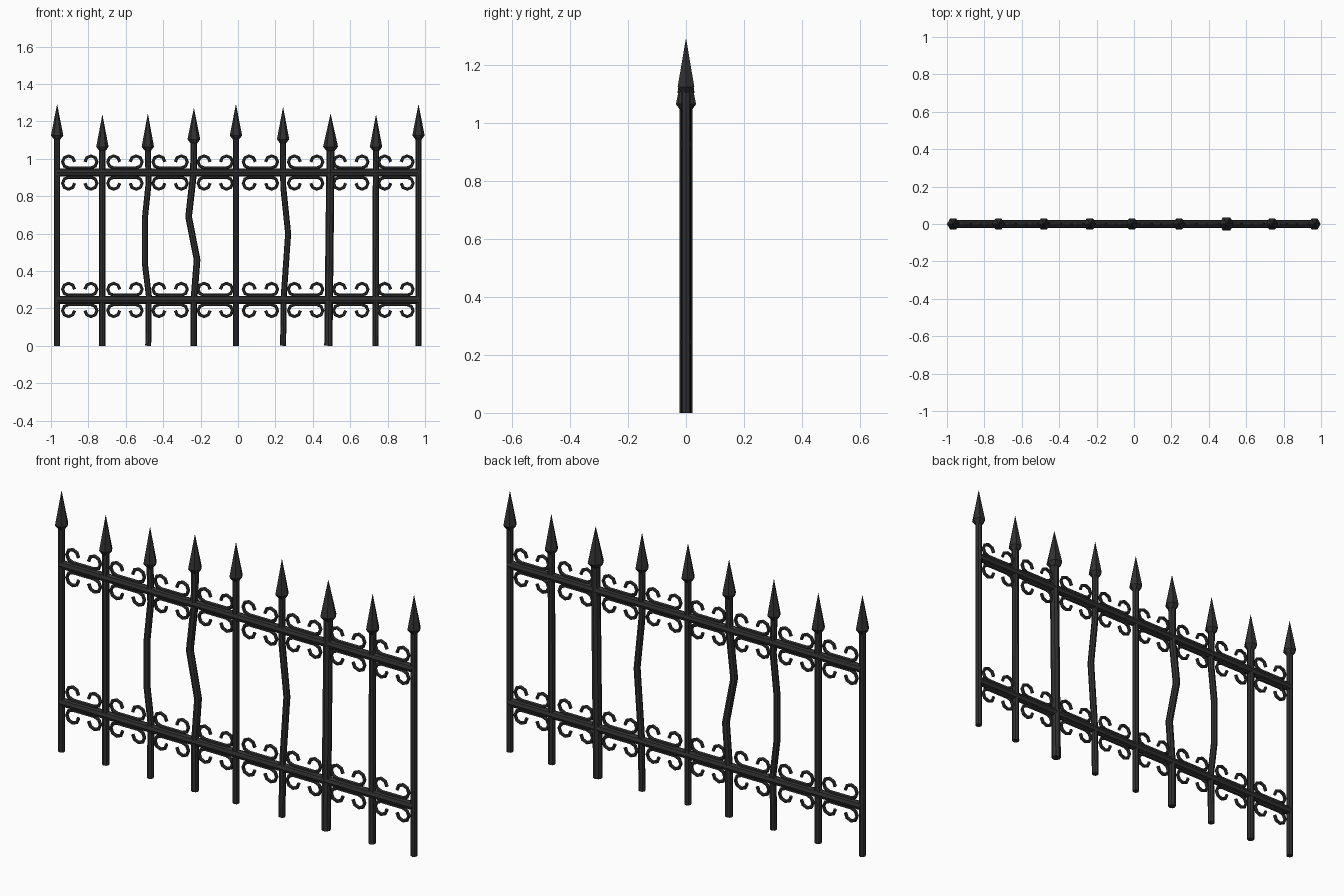
import bpy, bmesh, math
from mathutils import Vector

if "Cube" in bpy.data.objects:
    bpy.data.objects.remove(bpy.data.objects["Cube"])

iron = bpy.data.materials.new("dark iron")
iron.diffuse_color = (0.03, 0.03, 0.03, 1)
iron.use_nodes = True
iron.node_tree.nodes["Principled BSDF"].inputs["Base Color"].default_value = iron.diffuse_color


def sweep(name, path, radii, sides):
    """Flat-shaded tube along a path of (x, z) points in the y = 0 plane."""
    bm = bmesh.new()
    pts = [Vector((x, 0, z)) for x, z in path]
    rings = []
    for i, p in enumerate(pts):
        t = (pts[min(i + 1, len(pts) - 1)] - pts[max(i - 1, 0)]).normalized()
        n = Vector((t.z, 0, -t.x))
        ring = []
        for k in range(sides):
            a = 2 * math.pi * k / sides
            off = n * math.cos(a) + Vector((0, math.sin(a), 0))
            ring.append(bm.verts.new(p + off * radii[i]))
        rings.append(ring)
    for a, b in zip(rings, rings[1:]):
        for k in range(sides):
            j = (k + 1) % sides
            bm.faces.new((a[k], a[j], b[j], b[k]))
    bm.faces.new(rings[0][::-1])
    bm.faces.new(rings[-1])
    bmesh.ops.remove_doubles(bm, verts=bm.verts, dist=1e-5)
    bmesh.ops.recalc_face_normals(bm, faces=bm.faces)
    me = bpy.data.meshes.new(name)
    bm.to_mesh(me)
    bm.free()
    me.materials.append(iron)
    ob = bpy.data.objects.new(name, me)
    bpy.context.collection.objects.link(ob)
    return ob


# Pickets: path (x, z) up to the head, bar radius, head radius, tip height
pickets = [
    ([(-.967, 0), (-.967, 1.11)], .016, .033, 1.29),
    ([(-.725, 0), (-.725, 1.05)], .017, .033, 1.235),
    ([(-.48, 0), (-.477, .27), (-.498, .44), (-.498, .68), (-.478, .87), (-.482, 1.05)],
     .016, .033, 1.24),
    ([(-.236, 0), (-.236, .24), (-.219, .46), (-.264, .69), (-.238, .92), (-.236, 1.09)],
     .018, .034, 1.27),
    ([(-.011, 0), (-.011, 1.11)], .016, .033, 1.29),
    ([(.241, 0), (.245, .27), (.268, .6), (.242, .85), (.241, 1.09)], .016, .033, 1.275),
    ([(.483, 0), (.495, 1.05)], .022, .040, 1.24),
    ([(.735, 0), (.738, 1.05)], .017, .033, 1.235),
    ([(.965, 0), (.965, 1.11)], .016, .033, 1.29),
]
for path, r, head_r, tip in pickets:
    sweep("picket_bar", path, [r] * len(path), 8)
    x, z = path[-1]
    # spear head: short flare, then a long point
    sweep("spear_head", [(x, z - .008), (x, z + .014), (x, tip)], [r, head_r, .0005], 6)

# Rails with a C-scroll above and below in each panel
ANG = [math.radians(-90 + 45 * i) for i in range(7)]
for rail_z in (.245, .926):
    sweep("rail", [(-.967, rail_z), (.965, rail_z)], [.021, .021], 8)
    for panel in range(8):
        cx = -.846 + .2415 * panel
        for s in (1, -1):
            curl = [(.06 + .032 * math.cos(a), .057 + .032 * math.sin(a)) for a in ANG]
            path = [(-u, v) for u, v in reversed(curl)] + curl
            path = [(cx + u, rail_z + s * v) for u, v in path]
            sweep("scroll", path, [.0085] * len(path), 6)
